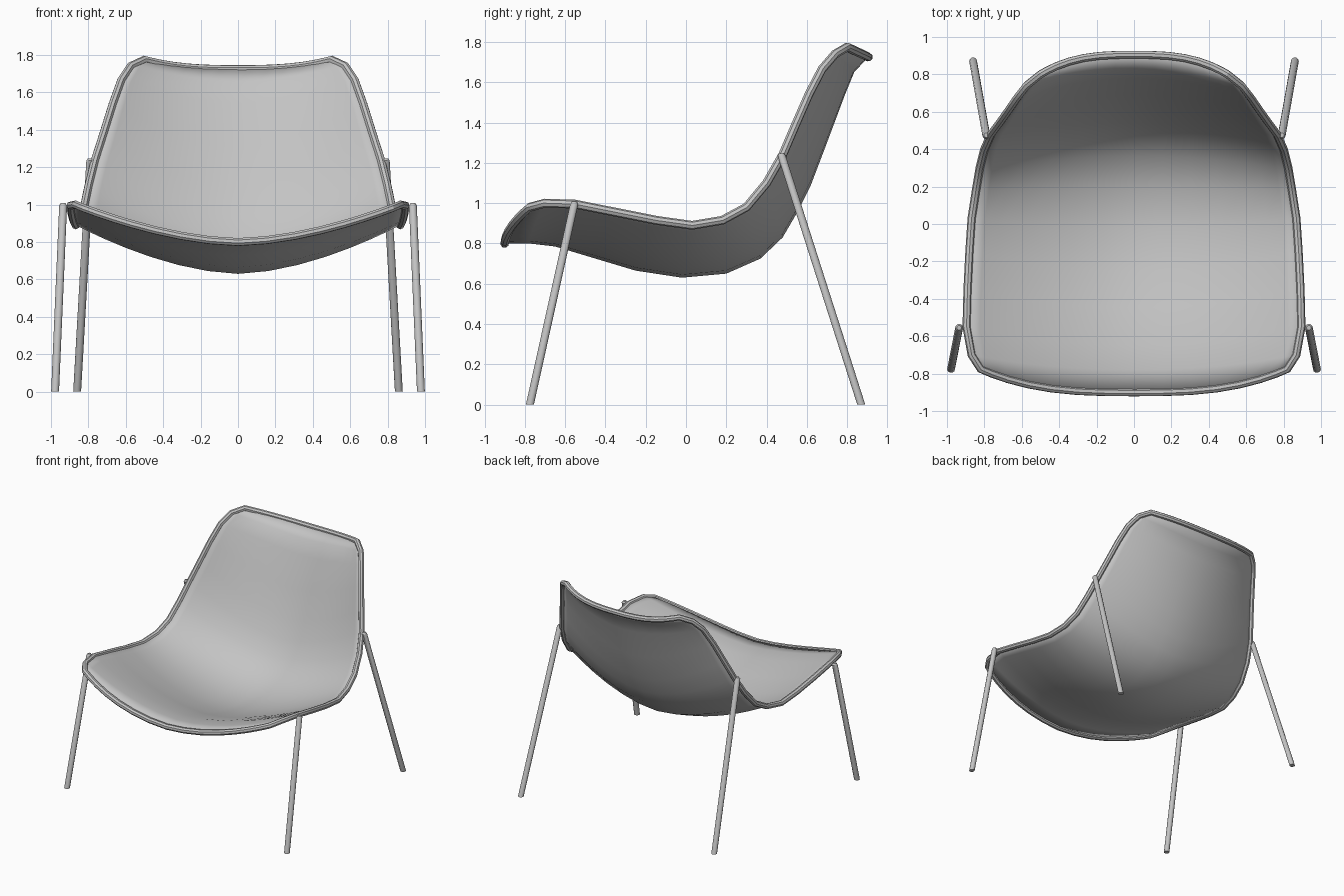
import bpy
import bmesh
from math import sin, cos, pi, radians
from mathutils import Vector

default = bpy.data.objects.get("Cube")
if default:
    bpy.data.objects.remove(default, do_unlink=True)

grey = bpy.data.materials.new("light grey")
grey.use_nodes = True
grey.diffuse_color = (0.55, 0.55, 0.55, 1)
grey.node_tree.nodes["Principled BSDF"].inputs["Base Color"].default_value = grey.diffuse_color


def finish(obj, angle):
    """Give an object its colour and smooth shading with sharp edges kept."""
    obj.data.materials.clear()
    obj.data.materials.append(grey)
    bpy.ops.object.select_all(action="DESELECT")
    obj.select_set(True)
    bpy.context.view_layer.objects.active = obj
    bpy.ops.object.shade_smooth_by_angle(angle=radians(angle))


def add_mesh(name, bm):
    mesh = bpy.data.meshes.new(name)
    bm.to_mesh(mesh)
    bm.free()
    obj = bpy.data.objects.new(name, mesh)
    bpy.context.collection.objects.link(obj)
    return obj


# Shell ribs from front to back: spine (y, z), then left edge (x, y, z)
RIBS = [
    (-.90, .80, .82, -.775, .98),
    (-.78, .80, .868, -.70, 1.0),
    (-.65, .785, .895, -.55, .995),
    (-.45, .725, .89, -.35, .955),
    (-.25, .665, .88, -.15, .915),
    (-.02, .63, .868, .03, .89),
    (.20, .65, .845, .18, .915),
    (.37, .725, .825, .30, .98),
    (.48, .83, .80, .40, 1.10),
    (.55, .95, .765, .48, 1.24),
    (.62, 1.09, .72, .54, 1.38),
    (.70, 1.30, .67, .61, 1.54),
    (.79, 1.54, .625, .675, 1.665),
    (.835, 1.65, .575, .74, 1.74),
    (.905, 1.725, .50, .80, 1.775),
]
HALF = 7
LAST = len(RIBS) - 1


def rib_points(index):
    """Sweep one rib from the right edge through the spine to the left edge."""
    sy, sz, ex, ey, ez = RIBS[index]
    y_power = 2.9 if index in (0, LAST) else 2.2
    z_power = 2.8 if index == LAST else 1.7
    points = []
    for k in range(-HALF, HALF + 1):
        s = sin(k / HALF * 1.25) / sin(1.25)
        a = abs(s)
        points.append(Vector((ex * s,
                              sy + (ey - sy) * a ** y_power,
                              sz + (ez - sz) * a ** z_power)))
    return points


grid = [rib_points(i) for i in range(len(RIBS))]

# Seat shell: ribs bridged into a sheet and thickened upwards
bm = bmesh.new()
rows = [[bm.verts.new(p) for p in row] for row in grid]
for low, high in zip(rows, rows[1:]):
    for k in range(2 * HALF):
        bm.faces.new((low[k], low[k + 1], high[k + 1], high[k]))
shell = add_mesh("seat_shell", bm)
finish(shell, 40)
thick = shell.modifiers.new("thickness", "SOLIDIFY")
thick.thickness = 0.012
thick.offset = 1

# Rim: a tube that follows the whole edge of the shell
loop = grid[0] + [row[-1] for row in grid[1:-1]]
loop += grid[-1][::-1] + [row[0] for row in grid[-2:0:-1]]
curve = bpy.data.curves.new("rim", "CURVE")
curve.dimensions = "3D"
curve.bevel_depth = 0.022
curve.bevel_resolution = 2
spline = curve.splines.new("POLY")
spline.points.add(len(loop) - 1)
for point, co in zip(spline.points, loop):
    point.co = (*co, 1)
spline.use_cyclic_u = True
rim = bpy.data.objects.new("rim", curve)
bpy.context.collection.objects.link(rim)
bpy.ops.object.select_all(action="DESELECT")
rim.select_set(True)
bpy.context.view_layer.objects.active = rim
bpy.ops.object.convert(target="MESH")
finish(bpy.context.view_layer.objects.active, 30)


def add_leg(name, foot, top, radius=0.021, sides=10):
    """A slanted rod with a level foot and a domed top."""
    foot, top = Vector(foot), Vector(top)
    dome = Vector((0, 0, radius * 0.6))
    bm = bmesh.new()
    rings = []
    for centre, r in ((foot, radius), (top, radius), (top + dome, radius * 0.6)):
        rings.append([bm.verts.new(centre + Vector((r * cos(a), r * sin(a), 0)))
                      for a in (2 * pi * i / sides for i in range(sides))])
    for low, high in zip(rings, rings[1:]):
        for i in range(sides):
            j = (i + 1) % sides
            bm.faces.new((low[i], low[j], high[j], high[i]))
    bm.faces.new(rings[0][::-1])
    bm.faces.new(rings[-1])
    finish(add_mesh(name, bm), 40)


# Four splayed legs, mirrored left and right
for side, m in (("left", 1), ("right", -1)):
    add_leg("front_leg_" + side, (m * .978, -.775, 0), (m * .935, -.555, .995))
    add_leg("back_leg_" + side, (m * .86, .87, 0), (m * .79, .475, 1.235))
